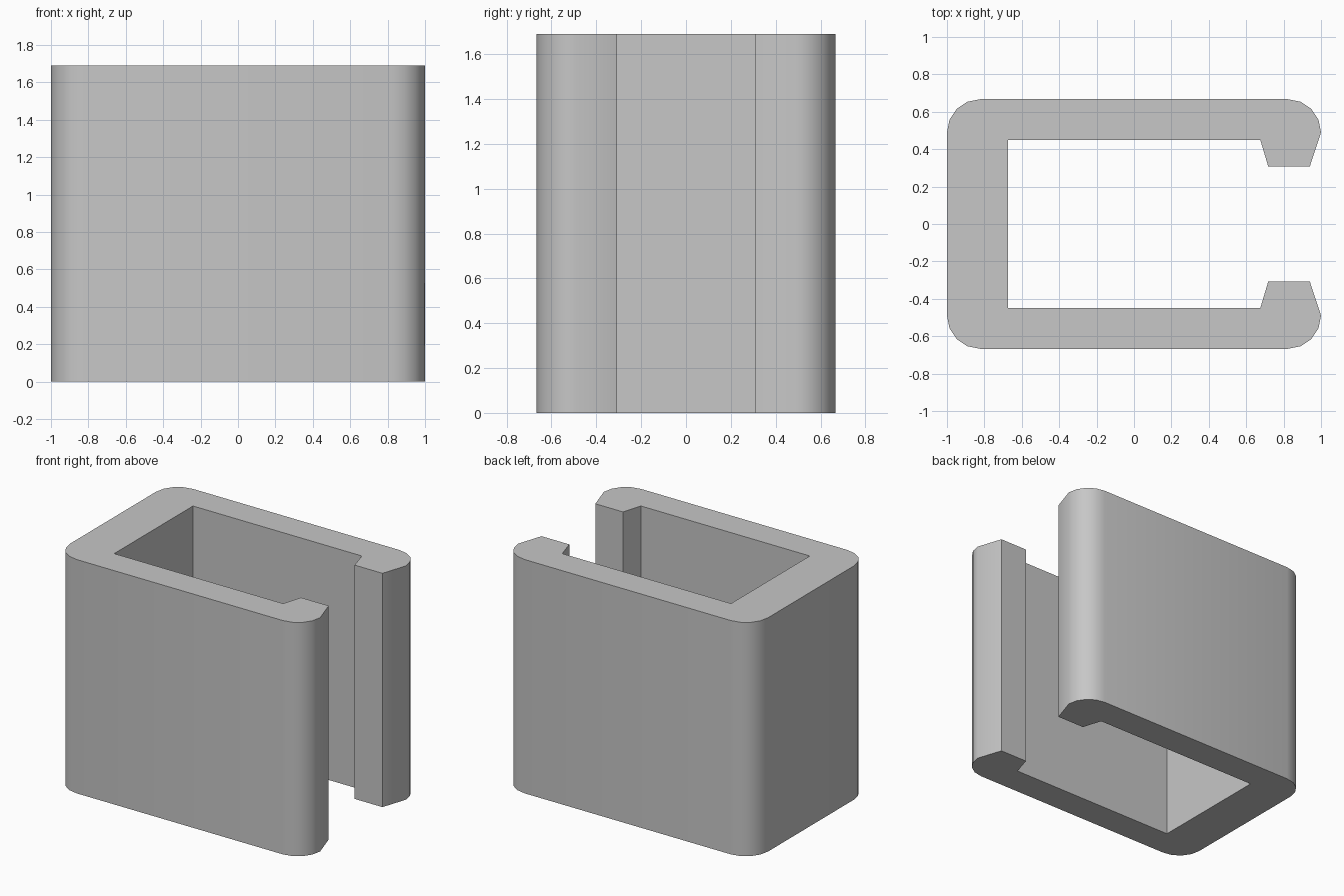
import bpy
import bmesh
from math import cos, sin, radians

cube = bpy.data.objects.get("Cube")
if cube:
    bpy.data.objects.remove(cube, do_unlink=True)

HEIGHT = 1.69
HALF_DEPTH = 0.667
RADIUS = 0.177
STEPS = 4


def corner(cx, start):
    """Quarter arc of a rounded outer corner, running clockwise."""
    cy = HALF_DEPTH - RADIUS
    angles = [radians(start - 90 * i / STEPS) for i in range(STEPS + 1)]
    return [(cx + RADIUS * cos(a), cy + RADIUS * sin(a)) for a in angles]


# Back half of the channel section: outer corners, then the lip and inner wall
half = corner(-1 + RADIUS, 180) + corner(1 - RADIUS, 90)
half += [(0.94, 0.307), (0.718, 0.307), (0.675, 0.45), (-0.675, 0.45)]
profile = half + [(x, -y) for x, y in reversed(half)]

# Extrude the whole section upward
bm = bmesh.new()
base = bm.faces.new([bm.verts.new((x, y, 0)) for x, y in profile])
top = bmesh.ops.extrude_face_region(bm, geom=[base], use_keep_orig=True)
bmesh.ops.translate(bm, vec=(0, 0, HEIGHT),
                    verts=[v for v in top["geom"] if isinstance(v, bmesh.types.BMVert)])
bmesh.ops.recalc_face_normals(bm, faces=bm.faces)
mesh = bpy.data.meshes.new("channel_clip")
bm.to_mesh(mesh)
bm.free()

clip = bpy.data.objects.new("channel_clip", mesh)
bpy.context.collection.objects.link(clip)

# Plain grey finish
grey = bpy.data.materials.new("light_grey")
grey.use_nodes = True
colour = (0.57, 0.57, 0.57, 1)
grey.diffuse_color = colour
grey.node_tree.nodes["Principled BSDF"].inputs["Base Color"].default_value = colour
mesh.materials.append(grey)

# Smooth rounded corners, crisp lips and ends
bpy.ops.object.select_all(action="DESELECT")
clip.select_set(True)
bpy.context.view_layer.objects.active = clip
bpy.ops.object.shade_smooth_by_angle(angle=radians(35))
